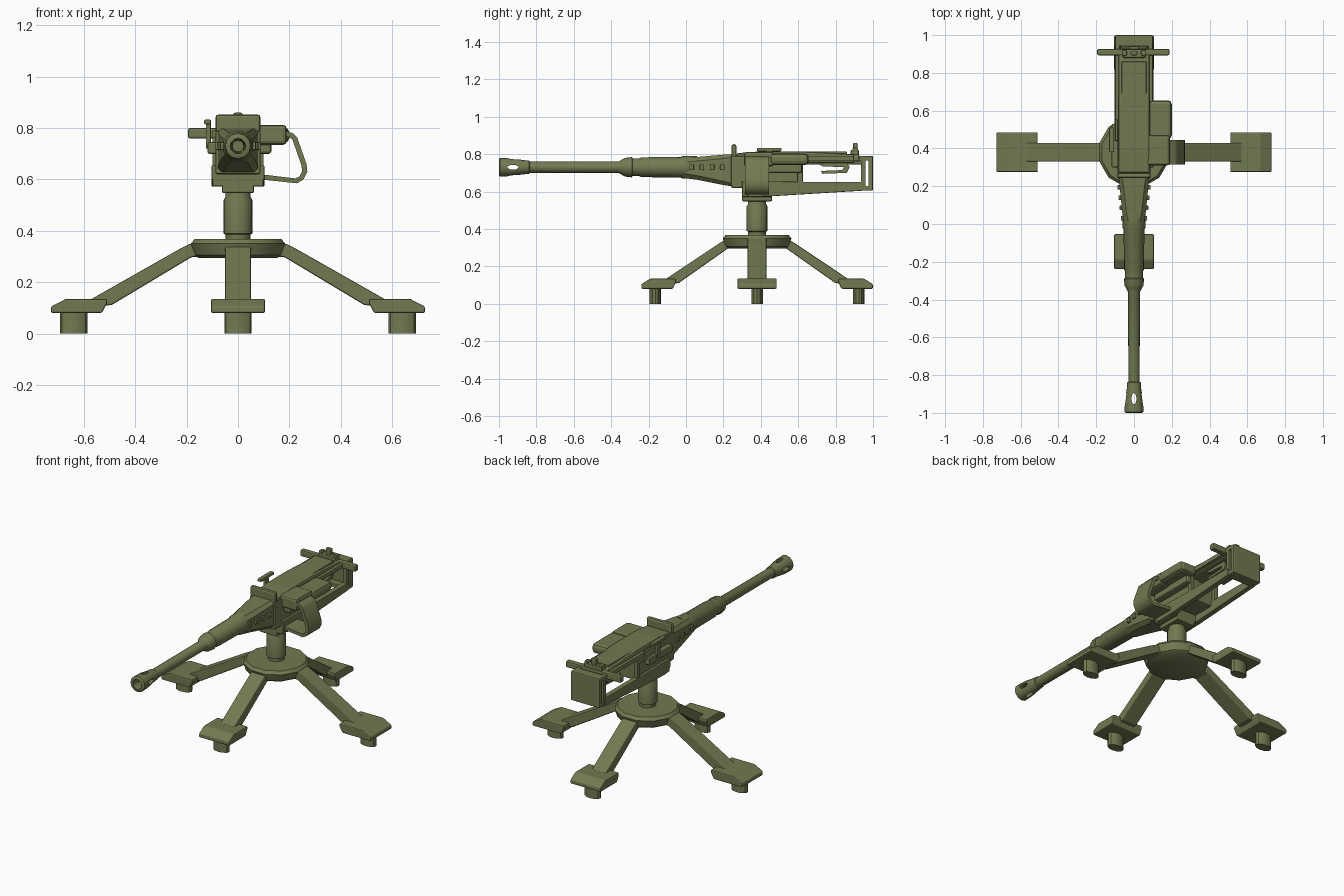
import bpy, bmesh, math
from mathutils import Vector, Matrix

if "Cube" in bpy.data.objects:
    bpy.data.objects.remove(bpy.data.objects["Cube"])

olive = bpy.data.materials.new("olive_metal")
olive.diffuse_color = (0.165, 0.195, 0.083, 1)
olive.use_nodes = True
olive.node_tree.nodes["Principled BSDF"].inputs["Base Color"].default_value = olive.diffuse_color
CY = 0.38   # y of the mount axis
BZ = 0.73   # z of the bore axis


def finish(name, bm, bevel=0.0):
    bmesh.ops.recalc_face_normals(bm, faces=bm.faces)
    me = bpy.data.meshes.new(name)
    bm.to_mesh(me)
    bm.free()
    me.materials.append(olive)
    ob = bpy.data.objects.new(name, me)
    bpy.context.collection.objects.link(ob)
    if bevel:
        mod = ob.modifiers.new("bevel", "BEVEL")
        mod.width = bevel
        mod.segments = 2
    return ob


def loft(name, rings, bevel=0.0, closed=False):
    """Skin a list of equal-length point rings, with end caps unless closed."""
    bm = bmesh.new()
    vs = [[bm.verts.new(p) for p in r] for r in rings]
    n = len(vs[0])
    pairs = list(zip(vs, vs[1:])) + ([(vs[-1], vs[0])] if closed else [])
    for a, b in pairs:
        for i in range(n):
            j = (i + 1) % n
            bm.faces.new((a[i], a[j], b[j], b[i]))
    if not closed:
        bm.faces.new(vs[0])
        bm.faces.new(vs[-1])
    return finish(name, bm, bevel)


def box(name, x0, x1, y0, y1, z0, z1, bevel=0.0):
    ring = [(x0, y0), (x1, y0), (x1, y1), (x0, y1)]
    return loft(name, [[(x, y, z) for x, y in ring] for z in (z0, z1)], bevel)


def prism(name, pts, x0, x1, bevel=0.0):
    """Extrude a side (y, z) profile along x."""
    return loft(name, [[(x, y, z) for y, z in pts] for x in (x0, x1)], bevel)


def smooth(ob, angle=35):
    bpy.ops.object.select_all(action="DESELECT")
    ob.select_set(True)
    bpy.context.view_layer.objects.active = ob
    bpy.ops.object.shade_smooth_by_angle(angle=math.radians(angle))


def lathe(name, prof, n, axis, closed=False, turn=0.0):
    """Revolve (position, radius) points about the bore (y) or mount (z) axis."""
    rings = []
    for p, r in prof:
        cs = [(r * math.cos(t), r * math.sin(t))
              for t in (turn + 2 * math.pi * i / n for i in range(n))]
        rings.append([(c, p, BZ + s) if axis == "y" else (c, CY + s, p) for c, s in cs])
    ob = loft(name, rings, 0, closed)
    smooth(ob)
    return ob


# ---- Mount: four legs, feet and pegs around a hub ----
for name, ang, s in (("right", 0, 1), ("back", 90, 0.85), ("left", 180, 1), ("front", 270, 0.85)):
    m = Matrix.Translation((0, CY, 0)) @ Matrix.Rotation(math.radians(ang), 4, "Z")
    leg = [(.13, .36), (.19, .348), (.235, .325), (.575, .132), (.57, .1),
           (.49, .112), (.18, .298), (.13, .298)]
    foot = [(.728, .08), (.728, .105), (.67, .135), (.51, .135), (.51, .118), (.53, .08)]
    for part, prof, w in (("leg", leg, .05), ("foot", foot, .105)):
        loft(f"{name}_{part}", [[m @ Vector((r * s, t, z)) for r, z in prof] for t in (-w, w)], .006)
    c = m @ Vector((.64 * s, 0, 0))
    peg = [[(c.x + .053 * math.cos(math.pi * i / 6), c.y + .031 * math.sin(math.pi * i / 6), z)
            for i in range(12)] for z in (0, .09)]
    smooth(loft(f"{name}_foot_peg", peg))

lathe("hub_plate", [(.295, .16), (.305, .175), (.35, .19), (.368, .175)], 12, "z", turn=math.pi / 12)
lathe("swivel_post", [(.36, .048), (.385, .048), (.39, .056), (.52, .056), (.535, .048), (.56, .048)], 16, "z")
box("cradle", -.063, .063, .30, .46, .548, .63, .006)
box("cradle_saddle", -.1, .1, .30, .46, .572, .63, .006)

# ---- Barrel and perforated muzzle ----
lathe("barrel", [(-.87, .03), (-.36, .031), (-.34, .042), (-.325, .05), (-.29, .054), (-.285, .048),
                 (-.25, .048), (-.24, .053), (-.03, .055), (-.02, .06), (.06, .06)], 16, "y")
muzzle = lathe("muzzle_brake", [(-1, .042), (-.995, .05), (-.935, .048), (-.87, .038), (-.84, .036),
                                (-.835, .03), (-.835, .012), (-.87, .022), (-1, .03)], 12, "y", True)
for k in range(2):
    # oval vents cut straight through the muzzle
    ring = [(.013 * math.cos(math.pi * i / 6), -.925 + .03 * math.sin(math.pi * i / 6)) for i in range(12)]
    cutter = loft("vent_cutter", [[(a, y, BZ + h) if k else (h, y, BZ + a) for a, y in ring] for h in (-.1, .1)])
    mod = muzzle.modifiers.new("vent", "BOOLEAN")
    mod.operation, mod.solver, mod.object = "DIFFERENCE", "EXACT", cutter
    bpy.ops.object.select_all(action="DESELECT")
    bpy.context.view_layer.objects.active = muzzle
    muzzle.select_set(True)
    bpy.ops.object.modifier_apply(modifier="vent")
    bpy.data.objects.remove(cutter)

# ---- Tapered barrel shroud, octagonal section ----
def octagon(y, w, z0, z1, c):
    return [(x, y, z) for x, z in ((-w, z0 + c), (-w + c, z0), (w - c, z0), (w, z0 + c),
                                   (w, z1 - c), (w - c, z1), (-w + c, z1), (-w, z1 - c))]


loft("barrel_shroud", [octagon(-.02, .05, .673, .778, .025), octagon(.06, .062, .663, .785, .022),
                       octagon(.2, .076, .635, .797, .02), octagon(.26, .08, .625, .80, .015)])
for sx in (-1, 1):
    for i in range(4):
        y, x = .03 + .055 * i, sx * (.058 + .006 * i)
        box("shroud_rivet", x - .012, x + .012, y - .012, y + .012, .715, .745, .004)

# ---- Receiver ----
box("receiver_block", -.088, .088, .24, .6, .62, .79, .008)
prism("receiver_top_cover", [(.27, .75), (.27, .805), (.4, .815), (.6, .815), (.9, .80), (.9, .752), (.6, .752)],
      -.082, .082, .01)
box("cover_front_lip", -.088, .088, .243, .27, .78, .853, .012)
box("cover_rear_step", -.065, .065, .62, .86, .80, .815, .005)
for sx in (-1, 1):
    a, b = sorted((sx * .07, sx * .103))
    prism("lower_rail", [(.3, .60), (.34, .572), (.46, .575), (.95, .605), (.95, .652), (.6, .652), (.44, .655), (.3, .655)],
          a, b, .004)
    a, b = sorted((sx * .075, sx * .1))
    box("upper_rail", a, b, .55, .95, .762, .79, .004)
    # block wall around the side slot
    box("slot_upper_edge", a, b, .44, .62, .735, .765, .004)
    box("slot_rear_edge", a, b, .595, .625, .64, .76, .004)
    # rear frame upright
    box("rear_frame_post", a, b, .935, .96, .605, .79, .004)
    prism("trigger_grip", [(.70, .75), (.86, .755), (.875, .73), (.86, .70), (.73, .695), (.72, .71),
                           (.835, .715), (.845, .73), (.73, .735)], sx * .03, sx * .055)
box("rear_plate", -.1, .1, .975, 1.0, .605, .79, .006)
box("rear_frame_top", -.1, .1, .94, .99, .765, .79, .005)
box("rear_frame_bottom", -.1, .1, .93, .99, .605, .63, .005)
box("buffer_rod", -.025, .025, .58, .95, .745, .775, .006)

# ---- Rear handle bar and sight ----
box("rear_handle_bar", -.195, .188, .893, .927, .76, .80, .008)
box("rear_sight_base", -.06, .06, .88, .925, .795, .822, .006)
box("rear_sight", -.018, .018, .893, .917, .81, .86, .006)
for x in (-.05, .05):
    box("rear_sight_knob", x - .012, x + .012, .89, .92, .81, .835, .005)

# ---- Left charging tab ----
box("charging_slide", -.118, -.08, .30, .53, .70, .745, .006)
box("charging_stem", -.125, -.105, .43, .46, .72, .83, .004)
box("charging_tab", -.132, -.105, .38, .51, .815, .833, .005)

# ---- Right feed tray and belt chute ----
box("feed_tray", .07, .19, .31, .47, .735, .812, .014)
box("feed_cylinder", .08, .2, .45, .655, .742, .803, .02)
box("feed_side_arm", .08, .13, .33, .62, .70, .75, .01)
outer = [(.09, .797), (.18, .79), (.215, .78), (.23, .765), (.267, .66), (.27, .63), (.255, .6), (.23, .585), (.09, .60)]
inner = [(.09, .62), (.223, .604), (.24, .612), (.25, .632), (.247, .655), (.212, .755), (.2, .765), (.18, .77), (.09, .775)]
smooth(loft("belt_chute", [[(x, y, z) for x, z in outer + inner] for y in (.315, .445)]), 40)
